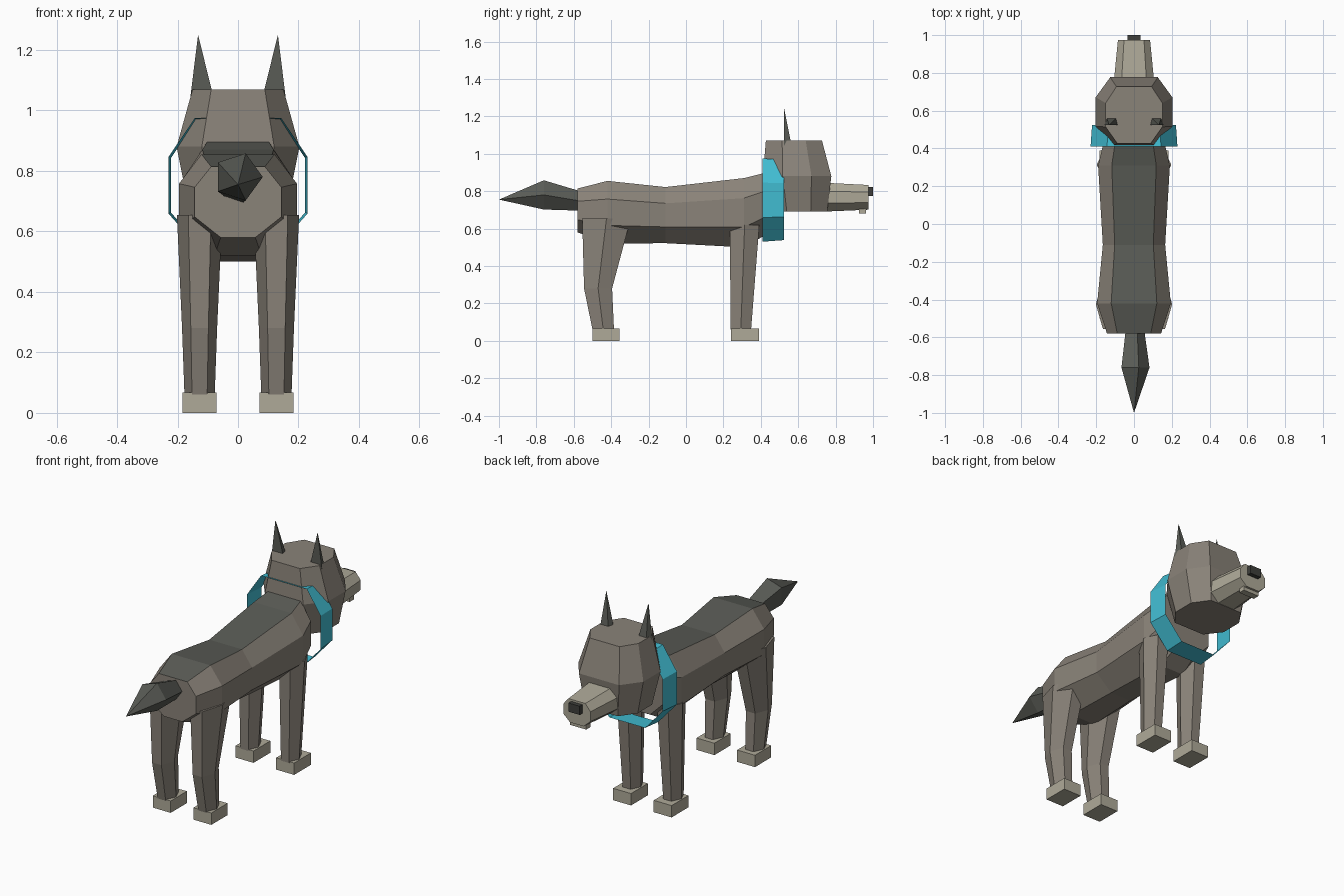
import bpy, bmesh, math

if "Cube" in bpy.data.objects:
    bpy.data.objects.remove(bpy.data.objects["Cube"])


def material(name, r, g, b):
    """Flat colour given as sRGB 0-255, stored linear."""
    m = bpy.data.materials.new(name)
    lin = [((c / 255 + 0.055) / 1.055) ** 2.4 for c in (r, g, b)]
    m.diffuse_color = (*lin, 1)
    m.use_nodes = True
    m.node_tree.nodes["Principled BSDF"].inputs["Base Color"].default_value = m.diffuse_color
    return m


FUR = material("grey fur", 138, 131, 121)
DARK = material("dark fur", 90, 92, 86)
TAN = material("pale fur", 175, 170, 153)
NOSE = material("nose black", 62, 63, 59)
TEAL = material("teal collar", 66, 190, 212)


def loft(name, rings, mats, caps=True, rule=None):
    """Skin a list of rings; a ring of one point becomes a tip."""
    bm = bmesh.new()
    vs = [[bm.verts.new(p) for p in ring] for ring in rings]
    for a, b in zip(vs, vs[1:]):
        n = len(a)
        for i in range(n):
            j = (i + 1) % n
            bm.faces.new((a[i], a[j], b[0]) if len(b) == 1 else (a[i], a[j], b[j], b[i]))
    if caps:
        for ring in (vs[0], vs[-1]):
            if len(ring) > 2:
                bm.faces.new(ring)
    bmesh.ops.recalc_face_normals(bm, faces=bm.faces)
    bm.normal_update()
    if rule:
        for f in bm.faces:
            f.material_index = rule(f)
    me = bpy.data.meshes.new(name)
    bm.to_mesh(me)
    bm.free()
    for m in mats:
        me.materials.append(m)
    ob = bpy.data.objects.new(name, me)
    bpy.context.collection.objects.link(ob)
    return ob


def octagon(w, h, top=0.62, low=0.4):
    """Chamfered eight-sided section, half width w and half height h."""
    s = 0.42 * h
    return [(w, -s), (w, s), (top * w, h), (-top * w, h),
            (-w, s), (-w, -s), (-low * w, -h), (low * w, -h)]


def along_y(y, cz, h, w, **k):
    return [(u, y, cz + v) for u, v in octagon(w, h, **k)]


def box(name, x0, x1, y0, y1, z0, z1, mat):
    ring = lambda z: [(x0, y0, z), (x1, y0, z), (x1, y1, z), (x0, y1, z)]
    return loft(name, [ring(z0), ring(z1)], [mat])


# Body with a dark stripe along the flat back
loft("body", [along_y(*s) for s in (
    (-0.58, 0.697, 0.117, 0.143), (-0.42, 0.6875, 0.1675, 0.195),
    (-0.11, 0.672, 0.15, 0.165), (0.31, 0.685, 0.185, 0.19),
    (0.415, 0.728, 0.168, 0.165))],
    [FUR, DARK], rule=lambda f: 1 if f.normal.z > 0.9 else 0)

# Head: stacked horizontal octagons
loft("head", [[(u, cy + v, z) for u, v in octagon(w, h, low=0.59)]
              for z, cy, h, w in ((0.69, 0.603, 0.152, 0.165),
                                  (0.88, 0.594, 0.183, 0.203),
                                  (1.07, 0.577, 0.15, 0.15))], [FUR])

# Muzzle, chin and nose
loft("muzzle", [along_y(0.72, 0.768, 0.078, 0.11, low=0.5),
                along_y(0.975, 0.767, 0.066, 0.085, low=0.5)], [TAN])
box("chin", -0.05, 0.05, 0.925, 0.963, 0.68, 0.715, TAN)
box("nose", -0.035, 0.035, 0.96, 1.0, 0.773, 0.822, NOSE)

# Collar: open, slightly tapering band
loft("collar", [along_y(0.41, 0.7525, 0.2225, 0.23, low=0.5),
                along_y(0.525, 0.7525, 0.214, 0.222, low=0.5)], [TEAL], caps=False)

# Tail: five-sided spindle
loft("tail", [[(r * math.cos(i * math.tau / 5), y, z + r * math.sin(i * math.tau / 5))
               for i in range(5)]
              for y, z, r in ((-0.56, 0.747, 0.054), (-0.76, 0.78, 0.082))]
     + [[(0, -1.0, 0.755)]], [DARK])


def leg(name, side, stations):
    """Six-sided leg from (z, back y, front y, half width) stations."""
    rings = []
    for z, y0, y1, w in stations:
        c, h = (y0 + y1) / 2, (y1 - y0) / 2
        rings.append([(side * 0.127 + w * u, c + h * v, z) for u, v in
                      ((1, 0), (0.5, 1), (-0.5, 1), (-1, 0), (-0.5, -1), (0.5, -1))])
    loft(name, rings, [FUR])


for side, label in ((1, "right"), (-1, "left")):
    leg("front_leg_" + label, side, ((0.06, 0.238, 0.348, 0.05), (0.62, 0.235, 0.392, 0.07)))
    leg("rear_leg_" + label, side, ((0.06, -0.50, -0.385, 0.05), (0.28, -0.545, -0.395, 0.058),
                                    (0.655, -0.555, -0.295, 0.075)))
    for part, y0, y1 in (("front", 0.24, 0.39), ("rear", -0.50, -0.355)):
        x = sorted((side * 0.071, side * 0.183))
        box(f"{part}_paw_{label}", x[0], x[1], y0, y1, 0, 0.067, TAN)
    # Ear: thin pyramid sunk into the head
    base = [(side * x, y, 1.04) for x, y in
            ((0.08, 0.525), (0.158, 0.525), (0.145, 0.565), (0.09, 0.565))]
    loft("ear_" + label, [base, [(side * 0.132, 0.523, 1.25)]], [DARK])
